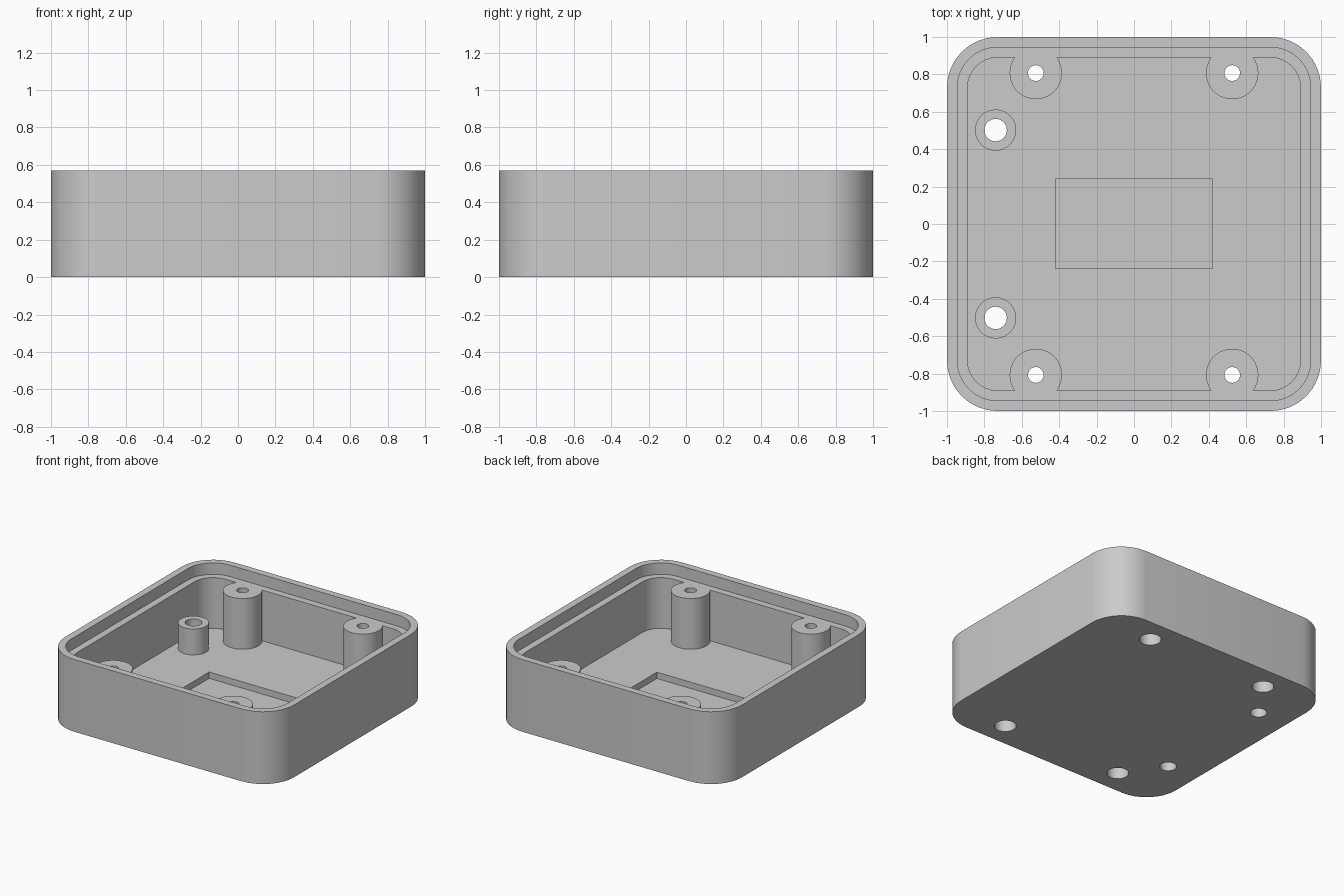
import bpy, bmesh
from math import cos, sin, pi, radians

if "Cube" in bpy.data.objects:
    bpy.data.objects.remove(bpy.data.objects["Cube"], do_unlink=True)

HEIGHT, LEDGE, FLOOR, TALL = 0.57, 0.48, 0.08, 1.0
CORNER = 0.73  # shared centre of all rounded corners

plastic = bpy.data.materials.new("grey plastic")
plastic.use_nodes = True
grey = (0.6, 0.6, 0.6, 1)
plastic.diffuse_color = grey
plastic.node_tree.nodes["Principled BSDF"].inputs["Base Color"].default_value = grey


def prism(name, outline, z0, z1):
    """Extrude a flat outline between two heights."""
    bm = bmesh.new()
    base = bm.faces.new([bm.verts.new((x, y, z0)) for x, y in outline])
    out = bmesh.ops.extrude_face_region(bm, geom=[base])
    top = [v for v in out["geom"] if isinstance(v, bmesh.types.BMVert)]
    bmesh.ops.translate(bm, verts=top, vec=(0, 0, z1 - z0))
    bmesh.ops.recalc_face_normals(bm, faces=bm.faces)
    mesh = bpy.data.meshes.new(name)
    bm.to_mesh(mesh)
    bm.free()
    mesh.materials.append(plastic)
    obj = bpy.data.objects.new(name, mesh)
    bpy.context.collection.objects.link(obj)
    return obj


def rounded_square(half, steps=8):
    r = half - CORNER
    pts = []
    for q, (sx, sy) in enumerate([(1, 1), (-1, 1), (-1, -1), (1, -1)]):
        for i in range(steps + 1):
            a = (q + i / steps) * pi / 2
            pts.append((sx * CORNER + r * cos(a), sy * CORNER + r * sin(a)))
    return pts


def circle(x, y, r, n=40):
    return [(x + r * cos(2 * pi * i / n), y + r * sin(2 * pi * i / n)) for i in range(n)]


def cut(target, cutter):
    """Subtract the cutter for good, then discard it."""
    cutter.hide_render = True
    mod = target.modifiers.new("cut", "BOOLEAN")
    mod.operation = "DIFFERENCE"
    mod.solver = "EXACT"
    mod.object = cutter
    with bpy.context.temp_override(object=target, active_object=target,
                                   selected_objects=[target]):
        bpy.ops.object.modifier_apply(modifier=mod.name)
    bpy.data.objects.remove(cutter, do_unlink=True)


screw_spots = [(sx * 0.525, sy * 0.807) for sx in (-1, 1) for sy in (-1, 1)]
peg_spots = [(-0.74, sy * 0.502) for sy in (-1, 1)]

# Outer block
case = prism("enclosure_base", rounded_square(1.0), 0, HEIGHT)

# Cavity, leaving the screw pillars and short pegs standing
cavity = prism("cavity", rounded_square(0.89), FLOOR, TALL)
for x, y in screw_spots:
    cut(cavity, prism("pillar", circle(x, y, 0.14), -TALL, 2 * TALL))
for x, y in peg_spots:
    cut(cavity, prism("peg", circle(x, y, 0.11), -TALL, 0.285))
cut(case, cavity)

# Stepped lid rim, also trimming the pillars to the ledge
cut(case, prism("rim_step", rounded_square(0.945), LEDGE, TALL))

# Rectangular pocket in the floor
pocket = [(-0.42, -0.237), (0.42, -0.237), (0.42, 0.24), (-0.42, 0.24)]
cut(case, prism("pocket", pocket, 0.03, 0.2))

# Screw holes with wide head bores from below, and peg holes
for x, y in screw_spots:
    cut(case, prism("screw_hole", circle(x, y, 0.042), -TALL, TALL))
    cut(case, prism("head_bore", circle(x, y, 0.078), -TALL, 0.2))
for x, y in peg_spots:
    cut(case, prism("peg_hole", circle(x, y, 0.06), -TALL, TALL))

# Smooth curved walls with crisp rims
bpy.ops.object.select_all(action="DESELECT")
case.select_set(True)
bpy.context.view_layer.objects.active = case
bpy.ops.object.shade_smooth_by_angle(angle=radians(30))
